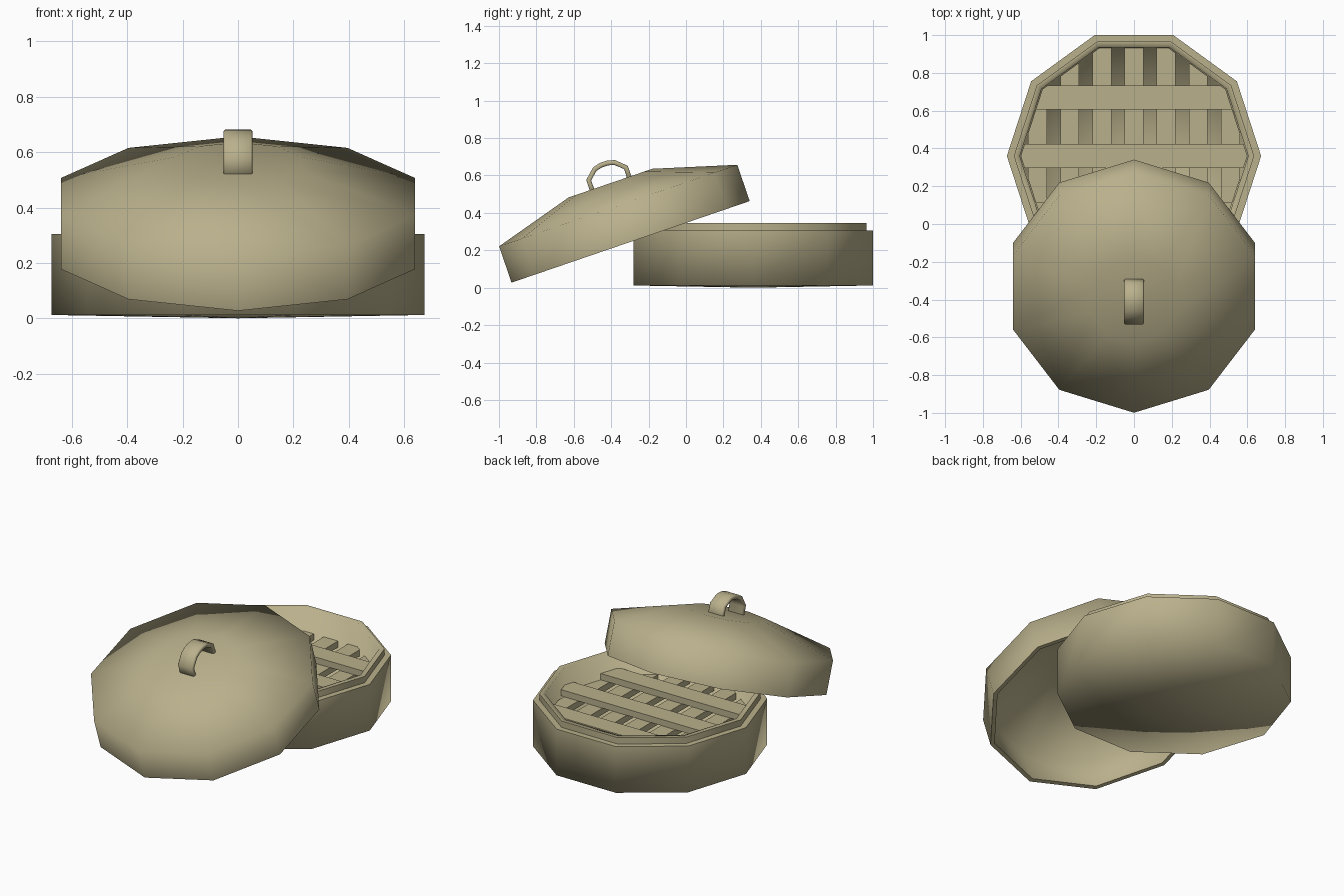
import bpy, bmesh, math
from mathutils import Vector

if "Cube" in bpy.data.objects:
    bpy.data.objects.remove(bpy.data.objects["Cube"])

SIDES = 10
RADIUS = 0.673
INNER = 0.6
BASE_Y = 0.36

bamboo = bpy.data.materials.new("pale_bamboo")
bamboo.use_nodes = True
colour = (0.485, 0.434, 0.26, 1)
bamboo.diffuse_color = colour
bamboo.node_tree.nodes["Principled BSDF"].inputs["Base Color"].default_value = colour


def finish(name, bm, smooth_angle=None):
    bmesh.ops.remove_doubles(bm, verts=bm.verts, dist=0.0005)
    bmesh.ops.recalc_face_normals(bm, faces=bm.faces)
    mesh = bpy.data.meshes.new(name)
    bm.to_mesh(mesh)
    bm.free()
    obj = bpy.data.objects.new(name, mesh)
    bpy.context.collection.objects.link(obj)
    mesh.materials.append(bamboo)
    if smooth_angle:
        bpy.ops.object.select_all(action="DESELECT")
        obj.select_set(True)
        bpy.context.view_layer.objects.active = obj
        bpy.ops.object.shade_smooth_by_angle(angle=math.radians(smooth_angle))
    return obj


def lathe(name, profile, start):
    """Turn a (radius, height) profile into a ten-sided solid."""
    bm = bmesh.new()
    rings = []
    for k in range(SIDES):
        a = start + math.tau * k / SIDES
        rings.append([bm.verts.new((r * math.cos(a), r * math.sin(a), z)) for r, z in profile])
    for k in range(SIDES):
        a, b = rings[k], rings[(k + 1) % SIDES]
        for i in range(len(profile) - 1):
            bm.faces.new((a[i], b[i], b[i + 1], a[i + 1]))
    return finish(name, bm, smooth_angle=89.5)


def slat(name, centre, size):
    """Bar whose ends are trimmed to the ten-sided inner wall."""
    bm = bmesh.new()
    bmesh.ops.create_cube(bm, size=1)
    bmesh.ops.scale(bm, vec=Vector(size), verts=bm.verts)
    bmesh.ops.translate(bm, vec=Vector(centre), verts=bm.verts)
    for k in range(SIDES):
        a = math.tau * (k + 0.5) / SIDES
        wall = Vector((math.cos(a), math.sin(a), 0))
        cut = bmesh.ops.bisect_plane(
            bm, geom=bm.verts[:] + bm.edges[:] + bm.faces[:],
            plane_co=wall * INNER * math.cos(math.pi / SIDES),
            plane_no=wall, clear_outer=True)
        rim = [e for e in cut["geom_cut"] if isinstance(e, bmesh.types.BMEdge)]
        if rim:
            bmesh.ops.contextual_create(bm, geom=rim)
    finish(name, bm).location.y = BASE_Y


# Basket with stepped lip, floor and slightly bulged underside
basket = lathe("basket", [
    (0, 0), (RADIUS, 0.012), (RADIUS, 0.305), (0.636, 0.305),
    (0.636, 0.345), (0.605, 0.345), (INNER, 0.04), (0, 0.03)], 0)
basket.location.y = BASE_Y

# Lower slats run front to back, upper slats run side to side
for i in range(-3, 4):
    slat(f"lower_slat_{i + 4}", (i * 0.17, 0, 0.175), (0.1, 2, 0.04))
for i in (-1, 0, 1):
    slat(f"upper_slat_{i + 2}", (0, i * 0.31, 0.215), (2, 0.125, 0.04))

# Hollow lid with a flat cap
lid = lathe("lid", [
    (0, 0.127), (0.237, 0.127), (RADIUS, 0), (RADIUS, -0.205),
    (0.648, -0.205), (0.648, -0.015), (0.23, 0.107), (0, 0.107)], math.pi / 2)
lid.location = (0, -0.3625, 0.439)
lid.rotation_euler.x = math.radians(18.9)

# Arched strap handle
half_arch = [(0.118, 0.115), (0.117, 0.185), (0.062, 0.236), (0.02, 0.247)]
outer = [(-u, n) for u, n in half_arch] + half_arch[::-1]
bm = bmesh.new()
rows = []
for u, n in outer:
    rows.append([bm.verts.new((x, u, n)) for x in (-0.052, 0.052)])
for a, b in zip(rows, rows[1:]):
    bm.faces.new((a[0], a[1], b[1], b[0]))
handle = finish("handle", bm, smooth_angle=60)
if handle.data.polygons[len(outer) // 2 - 1].normal.z < 0:
    handle.data.flip_normals()
strap = handle.modifiers.new("thickness", "SOLIDIFY")
strap.thickness = 0.026
strap.offset = -1
soften = handle.modifiers.new("soft_edges", "BEVEL")
soften.width = 0.006
soften.segments = 1
soften.limit_method = "ANGLE"
soften.angle_limit = math.radians(60)
handle.parent = lid
